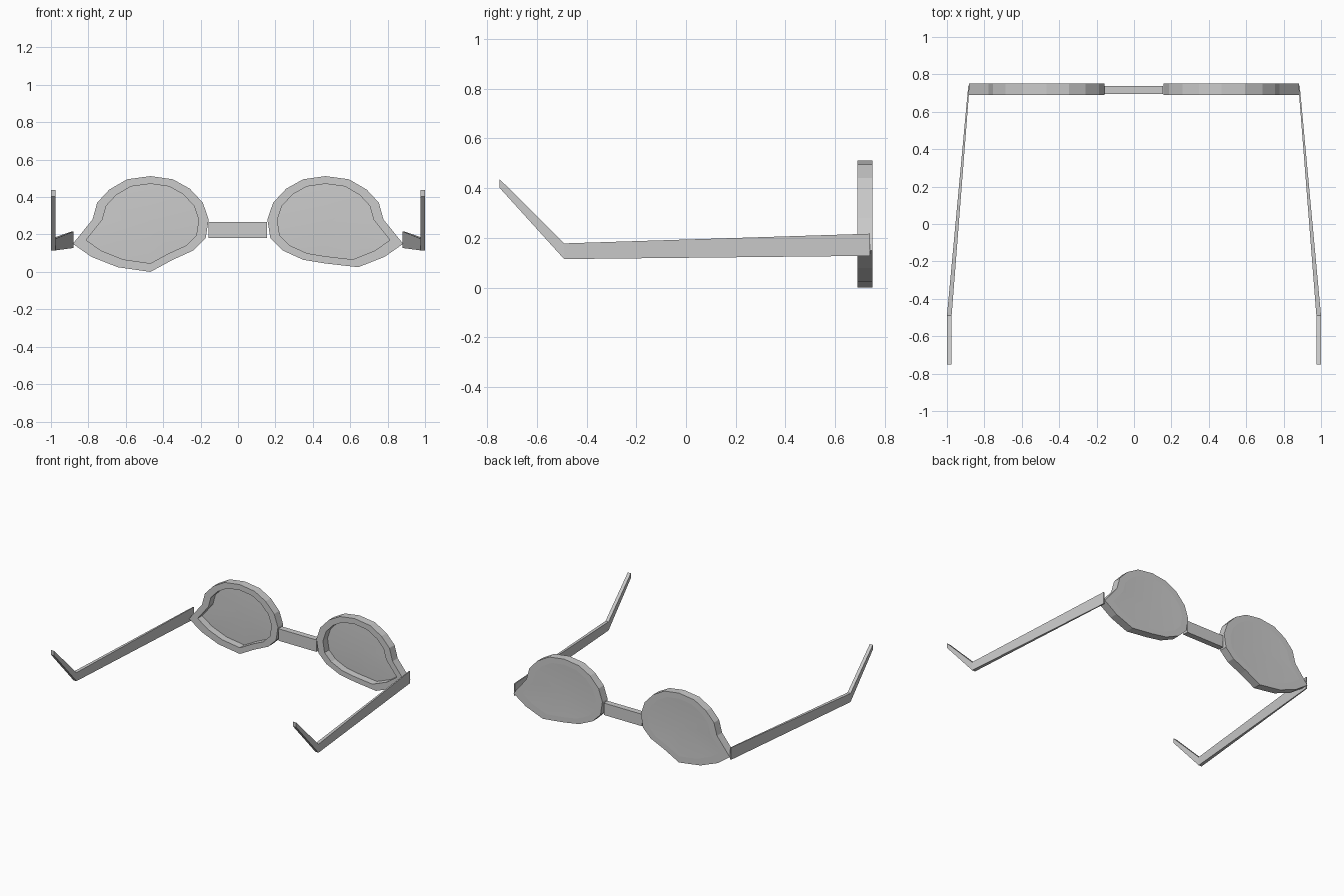
import bpy, bmesh

if "Cube" in bpy.data.objects:
    bpy.data.objects.remove(bpy.data.objects["Cube"])

# Rim outline: (offset outwards from the lens centre, height), flat-sided
CX, CZ = 0.468, 0.27
UPPER = [(.415, .15), (.31, .28), (.285, .37), (.22, .44), (.125, .495), (0, .512),
         (-.12, .495), (-.21, .445), (-.28, .37), (-.311, .28), (-.295, .18),
         (-.23, .115), (-.12, .065)]
LOWER = [(.175, .025), (.315, .08)]


def finish(name, bm):
    bmesh.ops.recalc_face_normals(bm, faces=bm.faces[:])
    mesh = bpy.data.meshes.new(name)
    bm.to_mesh(mesh)
    bm.free()
    obj = bpy.data.objects.new(name, mesh)
    bpy.context.collection.objects.link(obj)
    return obj


def loft(name, sections):
    """Join equal cross-sections into a closed solid."""
    bm = bmesh.new()
    rings = [[bm.verts.new(p) for p in s] for s in sections]
    n = len(rings[0])
    for a, b in zip(rings, rings[1:]):
        for i in range(n):
            j = (i + 1) % n
            bm.faces.new((a[i], a[j], b[j], b[i]))
    bm.faces.new(rings[0])
    bm.faces.new(rings[-1])
    return finish(name, bm)


def lens_and_rim(name, side, bottom):
    """Rim with a recessed lens on the wearer's side."""
    bm = bmesh.new()
    outline = UPPER + [(0, bottom)] + LOWER
    n = len(outline)

    def ring(scale, y):
        return [bm.verts.new((side * (CX + u * scale), y, CZ + (z - CZ) * scale))
                for u, z in outline]

    rings = [ring(.83, .75), ring(1, .75), ring(1, .69), ring(.83, .69), ring(.83, .743)]
    for a, b in zip(rings, rings[1:]):
        for i in range(n):
            j = (i + 1) % n
            bm.faces.new((a[i], a[j], b[j], b[i]))
    # lens surfaces: shallow smooth fans
    for r, y in ((rings[0], .742), (rings[-1], .735)):
        hub = bm.verts.new((side * CX, y, CZ))
        for i in range(n):
            bm.faces.new((r[i], r[(i + 1) % n], hub)).smooth = True
    return finish(name, bm)


def section(side, x0, x1, y, z0, z1):
    return [(side * x0, y, z0), (side * x1, y, z0), (side * x1, y, z1), (side * x0, y, z1)]


# Lenses: the left one reaches lower than the right
lens_and_rim("left_lens_rim", -1, 0.0)
lens_and_rim("right_lens_rim", 1, 0.045)

# Temple arms with upturned ends
for label, side in (("left", -1), ("right", 1)):
    loft(label + "_temple_arm", [
        section(side, .879, .886, .74, .128, .217),
        section(side, .975, 1.0, -.49, .115, .178),
        section(side, .975, 1.0, -.75, .402, .437)])

# Nose bridge
loft("nose_bridge", [section(1, -.157, .154, .695, .18, .268),
                     section(1, -.157, .154, .738, .18, .268)])
